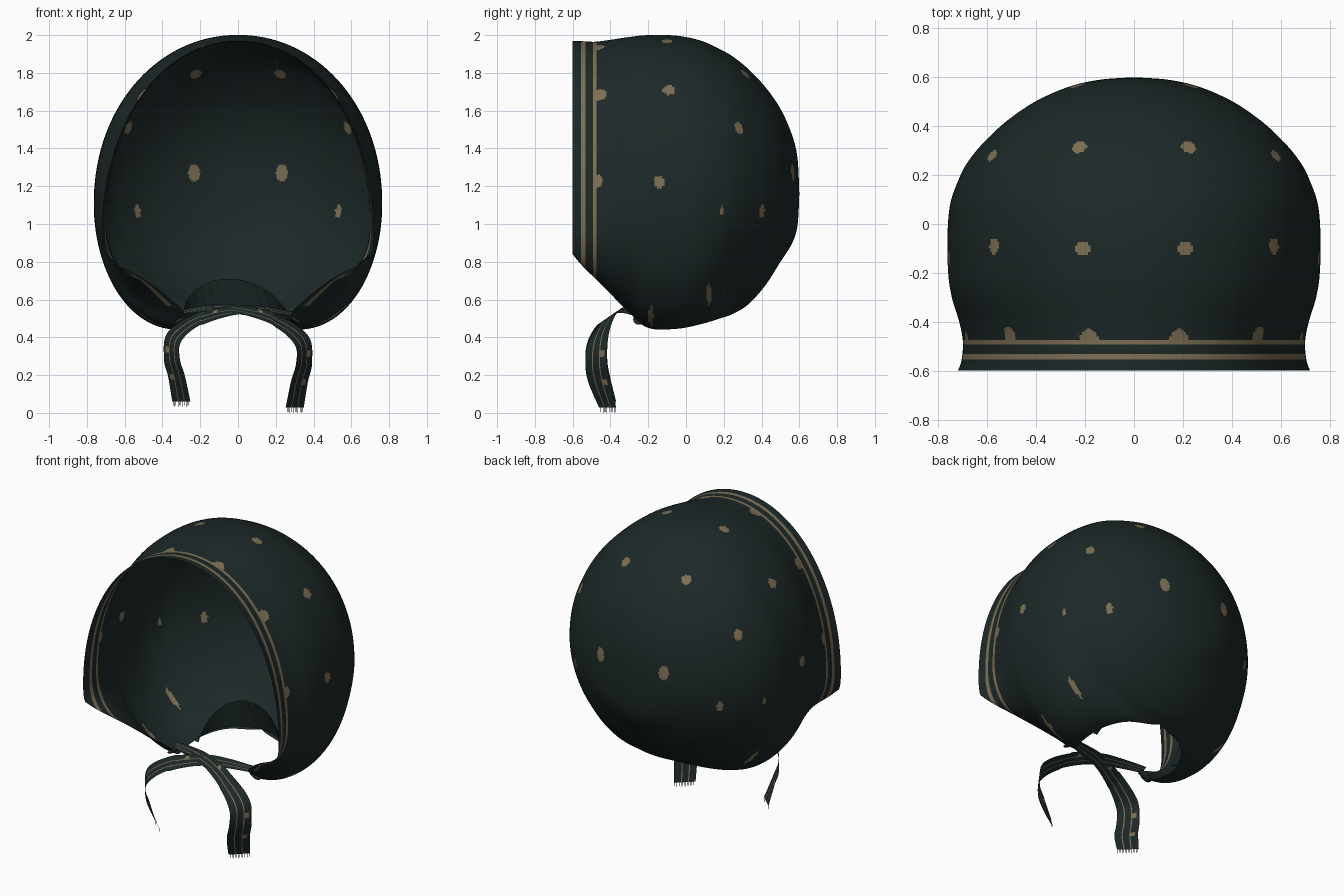
import bpy, bmesh, math
from mathutils import Vector, kdtree
from mathutils.bvhtree import BVHTree

if "Cube" in bpy.data.objects:
    bpy.data.objects.remove(bpy.data.objects["Cube"])


def material(name, rgb):
    m = bpy.data.materials.new(name)
    m.diffuse_color = (*rgb, 1)
    m.use_nodes = True
    m.node_tree.nodes["Principled BSDF"].inputs["Base Color"].default_value = m.diffuse_color
    return m


CLOTH = material("dark_teal_cloth", (0.0118, 0.0212, 0.0208))
TAN = material("tan_print", (0.205, 0.158, 0.088))


def catmull(rows, steps):
    """Smooth list of tuples through the given rows."""
    out = []
    for i in range(len(rows) - 1):
        a, b = rows[max(i - 1, 0)], rows[i]
        c, d = rows[i + 1], rows[min(i + 2, len(rows) - 1)]
        for s in range(steps):
            t = s / steps
            out.append(tuple(
                0.5 * (2 * q + (r - p) * t + (2 * p - 5 * q + 4 * r - u) * t * t
                       + (3 * q - p - 3 * r + u) * t ** 3)
                for p, q, r, u in zip(a, b, c, d)))
    out.append(tuple(rows[-1]))
    return out


def grid_object(name, grid, rule=None):
    """Sheet of quads from rows of points; rule picks the tan faces by row and column."""
    bm = bmesh.new()
    vs = [[bm.verts.new(p) for p in row] for row in grid]
    for i in range(len(vs) - 1):
        for j in range(len(vs[0]) - 1):
            f = bm.faces.new((vs[i][j], vs[i][j + 1], vs[i + 1][j + 1], vs[i + 1][j]))
            f.smooth = True
            if rule and rule(i, j, f.calc_center_median()):
                f.material_index = 1
    bmesh.ops.remove_doubles(bm, verts=bm.verts[:], dist=0.0003)
    bmesh.ops.recalc_face_normals(bm, faces=bm.faces[:])
    me = bpy.data.meshes.new(name)
    bm.to_mesh(me)
    bm.free()
    me.materials.append(CLOTH)
    me.materials.append(TAN)
    ob = bpy.data.objects.new(name, me)
    bpy.context.collection.objects.link(ob)
    return ob


# Hood sections: y, half width, edge x, top z, widest z, bottom z
SECTIONS = [
    (-.60, .72, .70, 1.97, .95, .84), (-.555, .705, .63, 1.968, .97, .785),
    (-.48, .70, .50, 1.965, 1.0, .71), (-.40, .715, .39, 1.975, 1.04, .63),
    (-.30, .745, .285, 1.99, 1.08, .53), (-.20, .76, .30, 2.0, 1.1, .45),
    (-.05, .763, .33, 1.997, 1.11, .445), (.08, .752, .30, 1.97, 1.13, .47),
    (.18, .718, .20, 1.925, 1.15, .50), (.25, .682, 0, 1.885, 1.16, .525),
    (.33, .618, 0, 1.82, 1.17, .575), (.42, .522, 0, 1.725, 1.17, .675),
    (.50, .405, 0, 1.61, 1.17, .80), (.56, .27, 0, 1.475, 1.16, .895),
    (.59, .14, 0, 1.35, 1.16, .99), (.60, 0, 0, 1.16, 1.16, 1.16)]
UP, LOW = 110, 60


def section(y, w, xc, zt, zc, zb):
    xc = max(xc, 0)
    half = []
    for i in range(UP):
        t = i / UP * math.pi / 2
        half.append((w * math.sin(t) ** .98, y, zc + (zt - zc) * math.cos(t) ** .97))
    for i in range(LOW + 1):
        t = i / LOW * math.pi / 2
        half.append((xc + (w - xc) * max(math.cos(t), 0) ** 0.98, y,
                     zc - (zc - zb) * math.sin(t)))
    return [(-x, yy, z) for x, yy, z in half[:0:-1]] + half


COLS = 2 * (UP + LOW)


def trim(i, j, c):
    # two stripes round the face opening, turning along the lower cut edges
    edge = min(j, COLS - 1 - j)
    if edge in (3, 4, 5) and -.54 < c.y < -.33:
        return True
    return -.556 < c.y < -.532 or (-.496 < c.y < -.472 and edge > 5)


hood = grid_object("hood", [section(*r) for r in catmull(SECTIONS, 12)], trim)

# Printed dots: position, then horizontal and vertical radius; mirrored and snapped
DOTS = [(.225, .32, 1.8, .031, .03), (.58, .28, 1.51, .026, .036),
        (.23, .56, 1.27, .032, .047), (.505, .37, 1.07, .022, .036),
        (.60, -.09, 1.73, .031, .031), (.21, -.10, 1.97, .031, .03),
        (.75, -.14, 1.22, .027, .036), (.71, .19, 1.07, .008, .028),
        (.50, -.18, .53, .013, .055), (.57, .12, .63, .011, .06),
        (.19, -.47, 1.95, .039, .03), (.56, -.47, 1.72, .036, .036),
        (.69, -.47, 1.23, .027, .036)]
me = hood.data
tree = BVHTree.FromPolygons([v.co for v in me.vertices], [p.vertices[:] for p in me.polygons])
kd = kdtree.KDTree(len(DOTS) * 2)
for k, (x, y, z, h, v) in enumerate(DOTS):
    for s in (-1, 1):
        kd.insert(tree.find_nearest(Vector((s * x, y, z)))[0], k)
kd.balance()
for p in me.polygons:
    co, k, dist = kd.find(p.center)
    if dist < .12 and p.center.y > -.48:
        d = p.center - co
        h, v = DOTS[k][3:]
        # narrow dots are slits seen from the side
        across = d.y if h < .02 else math.hypot(d.x, d.y)
        if (across / h) ** 2 + (d.z / v) ** 2 < 1:
            p.material_index = 1

# Gathered casing turned inside the back of the neck
casing = []
for r in range(5):
    t = r / 4
    row = []
    for i in range(97):
        a = math.pi * i / 96
        k = 1 + 0.015 * math.sin(a * 34) * math.sin(a) * t
        row.append((k * (.32 - .03 * t) * math.cos(a) - .05 * t * math.sin(a),
                    k * (.245 - .04 * t) * math.sin(a),
                    .455 + (.07 + .185 * t) * math.sin(a)))
    casing.append(row)
grid_object("neck_casing", casing)

# Tie ribbons: centre x, y, z and half-width vector x, y, z
TIE = [(-.29, -.25, .53, 0, .02, .012), (-.14, -.31, .55, .0, .03, .018),
       (.02, -.35, .54, -.01, .04, .025), (.20, -.42, .49, .0, .05, .035),
       (.335, -.465, .39, .035, .055, .025), (.35, -.475, .27, .042, .058, 0),
       (.325, -.46, .17, .045, .058, 0), (.30, -.415, .035, .048, .045, 0)]


def ribbon(side, drop):
    path = catmull(TIE, 8)
    grid = []
    for n, (x, y, z, wx, wy, wz) in enumerate(path):
        z += drop * n / (len(path) - 1) + (0.006 * side if n < 24 else 0)
        grid.append([(side * (x + wx * u), y + wy * u, z + wz * u)
                     for u in (-1, -.75, -.4, -.3, -.15, .1, .25, .35, .5, .75, 1)])

    def print_rule(i, j, c):
        return j in (2, 6) or (i in (20, 36, 37, 47, 48) and j in (7, 8))

    name = "right" if side > 0 else "left"
    grid_object(name + "_tie", grid, print_rule)

    # frayed end threads
    a, b = Vector(grid[-1][0]), Vector(grid[-1][-1])
    bm = bmesh.new()
    for k in range(14):
        p, q = a.lerp(b, (k + .2) / 14), a.lerp(b, (k + .5) / 14)
        low = Vector((0, 0, -.022 - .006 * (k % 3 == 0)))
        bm.faces.new([bm.verts.new(v) for v in (p, q, q + low, p + low)])
    fr = bpy.data.meshes.new(name + "_fringe")
    bm.to_mesh(fr)
    bm.free()
    fr.materials.append(CLOTH)
    bpy.context.collection.objects.link(bpy.data.objects.new(name + "_fringe", fr))

    # pinched gather where the tie meets the hood
    bpy.ops.mesh.primitive_uv_sphere_add(segments=16, ring_count=8, radius=1,
                                         location=(side * .30, -.25, .495))
    knot = bpy.context.object
    knot.name = name + "_gather"
    knot.scale = (.045, .03, .014)
    knot.rotation_euler = (0, side * .6, 0)
    knot.data.materials.append(CLOTH)
    bpy.ops.object.shade_smooth()


ribbon(1, -.007)
ribbon(-1, .025)
